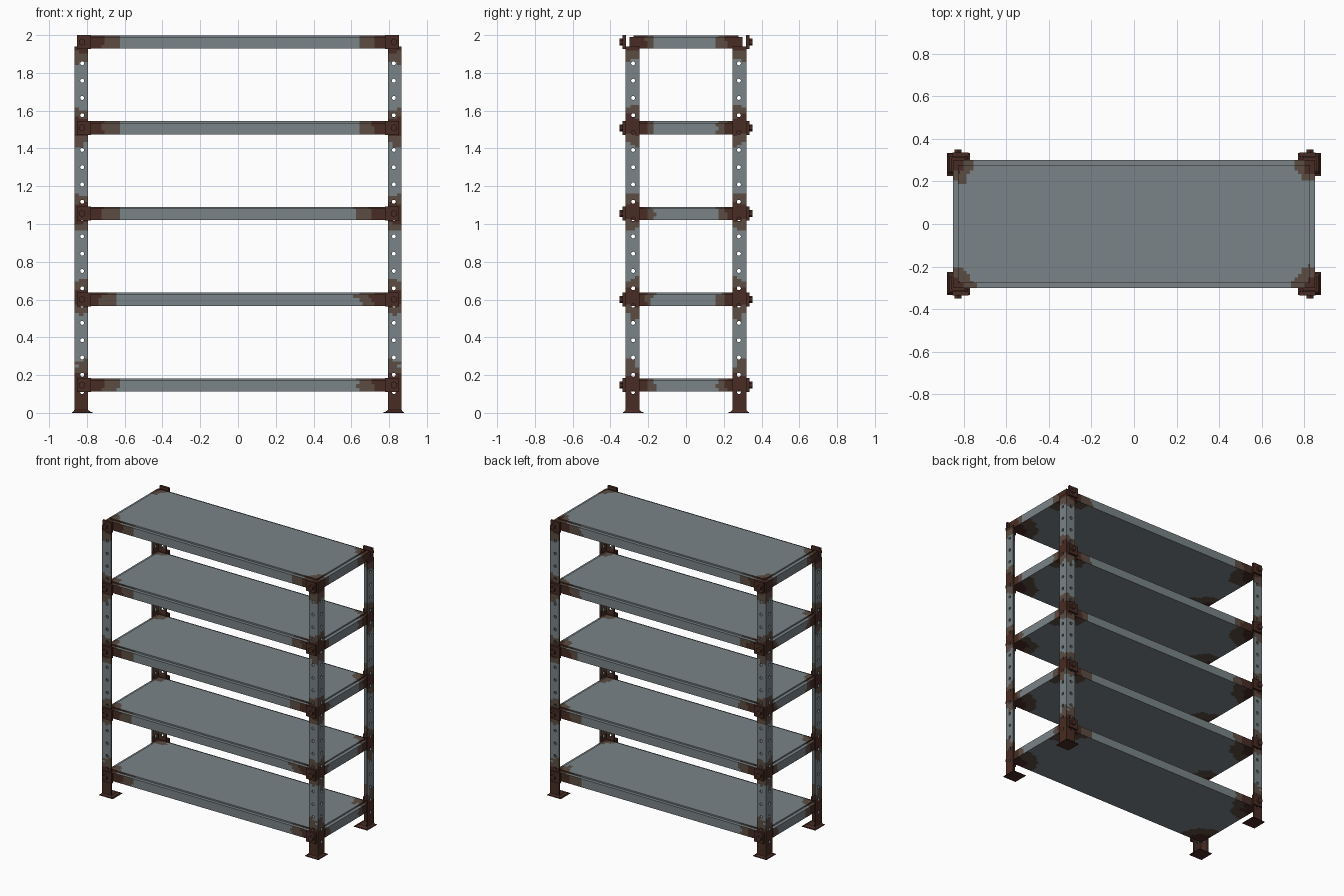
import bpy, bmesh, math
from mathutils import Matrix, Vector, noise

if "Cube" in bpy.data.objects:
    bpy.data.objects.remove(bpy.data.objects["Cube"])

def material(name, rgb):
    m = bpy.data.materials.new(name)
    m.diffuse_color = (*rgb, 1)
    m.use_nodes = True
    m.node_tree.nodes["Principled BSDF"].inputs["Base Color"].default_value = m.diffuse_color
    return m

MATS = [material("grey_steel", (0.195, 0.23, 0.245)),
        material("light_rust", (0.105, 0.073, 0.055)),
        material("dark_rust", (0.066, 0.025, 0.017))]
LEVELS = [0.147 + 0.454 * i for i in range(5)]
HOLES = [0.11 + 0.0916 * k for k in range(20)]

def make_object(name, bm):
    me = bpy.data.meshes.new(name)
    bm.normal_update()
    bm.to_mesh(me)
    bm.free()
    for m in MATS:
        me.materials.append(m)
    ob = bpy.data.objects.new(name, me)
    bpy.context.collection.objects.link(ob)
    return ob

def add_box(bm, lo, hi):
    lo, hi = Vector(lo), Vector(hi)
    mat = Matrix.Translation((lo + hi) / 2) @ Matrix.Diagonal((*(hi - lo), 1))
    return bmesh.ops.create_cube(bm, size=1, matrix=mat)["verts"]

def slice_mesh(bm, axis, values):
    no = Vector([float(i == axis) for i in range(3)])
    for v in values:
        bmesh.ops.bisect_plane(bm, geom=bm.verts[:] + bm.edges[:] + bm.faces[:],
                               plane_co=no * v, plane_no=no)

def rust_level(d, dark, light):
    return 2 if d < dark else 1 if d < light else 0

# Shelves: box body with a raised panel, rusty towards the corners
def shelf(i, zc):
    bm = bmesh.new()
    add_box(bm, (-0.85, -0.30, zc - 0.035), (0.85, 0.30, zc + 0.026))
    add_box(bm, (-0.826, -0.277, zc + 0.026), (0.826, 0.277, zc + 0.036))
    for s in (-1, 1):
        slice_mesh(bm, 0, [s * (0.85 - 0.016 * k) for k in range(2, 17)])
        slice_mesh(bm, 1, [s * (0.30 - 0.016 * k) for k in range(2, 15)])
    slice_mesh(bm, 2, [zc - 0.015, zc + 0.006])
    bm.normal_update()
    for f in bm.faces:
        c = f.calc_center_median()
        dx, dy = 0.85 - abs(c.x), 0.30 - abs(c.y)
        n = 0.035 * noise.noise(c * 18)
        if f.normal.z > 0.5:
            lv = rust_level(math.hypot(dx, dy) + n, 0.05, 0.10)
        elif f.normal.z < -0.5:
            lv = rust_level(math.hypot(dx, dy) + n, 0.11, 0.19)
        elif abs(f.normal.y) > 0.5:
            lv = rust_level(dx + n, 0.135, 0.215)
        else:
            lv = rust_level(dy + n, 0.09, 0.13)
        f.material_index = lv
    make_object(f"shelf_{i + 1}", bm)

for i, zc in enumerate(LEVELS):
    shelf(i, zc)

# Corner post: angle profile with punched holes
X, Y, T, W, TOP = 0.866, 0.32, 0.011, 0.073, 1.94
bm = bmesh.new()
profile = [(X, Y), (X - W, Y), (X - W, Y - T), (X - T, Y - T), (X - T, Y - W), (X, Y - W)]
face = bm.faces.new([bm.verts.new((x, y, 0)) for x, y in profile])
ext = bmesh.ops.extrude_face_region(bm, geom=[face])["geom"]
bmesh.ops.translate(bm, vec=(0, 0, TOP),
                    verts=[g for g in ext if isinstance(g, bmesh.types.BMVert)])
bmesh.ops.recalc_face_normals(bm, faces=bm.faces[:])
slice_mesh(bm, 2, [0.0151 * k for k in range(1, 128)])
slice_mesh(bm, 0, [X - 0.025, X - 0.049])
slice_mesh(bm, 1, [Y - 0.025, Y - 0.049])
for f in bm.faces:
    c = f.calc_center_median()
    d = min(abs(c.z - z - 0.008) for z in LEVELS) + 0.04 * noise.noise(c * 20)
    f.material_index = 2 if c.z < 0.19 else rust_level(d, 0.05, 0.105)
post = make_object("post_template", bm)

bm = bmesh.new()
for z in HOLES:
    for loc, axis in (((0.825, Y, z), 'X'), ((X, 0.28, z), 'Y')):
        bmesh.ops.create_cone(bm, cap_ends=True, segments=12, radius1=0.0105, radius2=0.0105,
                              depth=0.06, matrix=Matrix.Translation(loc)
                              @ Matrix.Rotation(math.pi / 2, 4, axis))
cutter = make_object("hole_cutter", bm)
cutter.hide_render = True
mod = post.modifiers.new("holes", 'BOOLEAN')
mod.operation, mod.solver, mod.object = 'DIFFERENCE', 'EXACT', cutter
deps = bpy.context.evaluated_depsgraph_get()
post_mesh = bpy.data.meshes.new_from_object(post.evaluated_get(deps))
bpy.data.objects.remove(post)
bpy.data.objects.remove(cutter)

# Flared foot
bm = bmesh.new()
vs = add_box(bm, (0.775, 0.23, 0), (0.877, 0.332, 0.016))
for v in vs:
    if v.co.z > 0.01:
        v.co.x = X if v.co.x > 0.82 else X - W
        v.co.y = Y if v.co.y > 0.28 else Y - W
add_box(bm, (0.77, 0.225, 0), (0.878, 0.334, 0.004))
for f in bm.faces:
    f.material_index = 2
foot = make_object("foot_template", bm)

# Shelf brackets with bolt heads
bm = bmesh.new()
for z in LEVELS:
    add_box(bm, (0.778, Y - 0.002, z - 0.037), (0.853, 0.335, z + 0.037))
    bmesh.ops.create_cone(bm, cap_ends=True, segments=6, radius1=0.019, radius2=0.019, depth=0.02,
                          matrix=Matrix.Translation((0.826, 0.341, z))
                          @ Matrix.Rotation(math.pi / 2, 4, 'X'))
for f in bm.faces:
    f.material_index = 2
bracket = make_object("bracket_template", bm)

# Mirror the corner parts to all four corners
parts = {"post": post_mesh, "foot": foot.data, "brackets": bracket.data}
for side, sx in (("left", -1), ("right", 1)):
    for end, sy in (("front", -1), ("back", 1)):
        for name, src in parts.items():
            me = src.copy()
            me.transform(Matrix.Diagonal((sx, sy, 1, 1)))
            if sx * sy < 0:
                me.flip_normals()
            bpy.context.collection.objects.link(
                bpy.data.objects.new(f"{end}_{side}_{name}", me))
for ob in (foot, bracket):
    bpy.data.objects.remove(ob)
